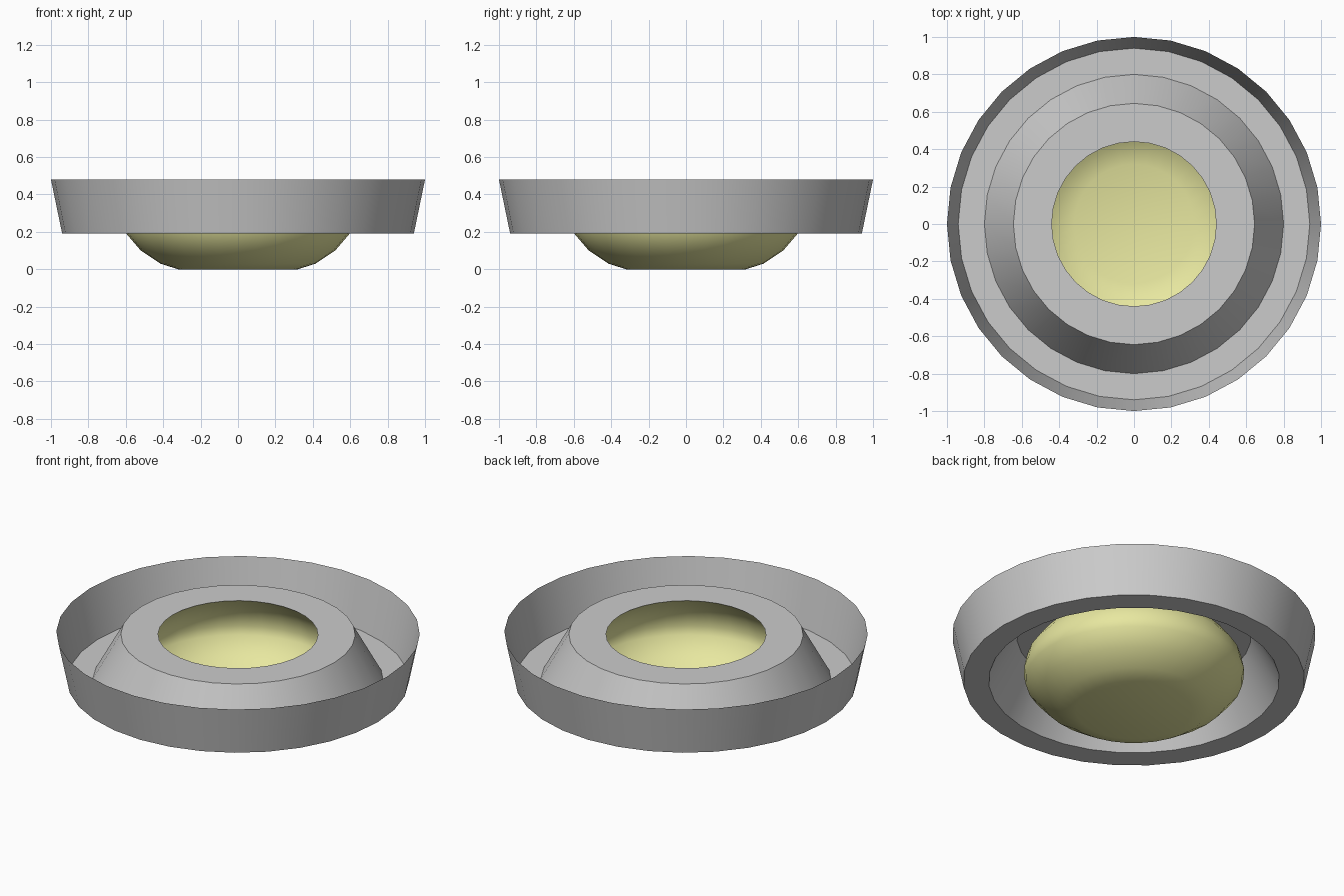
import bpy, bmesh, math

if "Cube" in bpy.data.objects:
    bpy.data.objects.remove(bpy.data.objects["Cube"])

SIDES = 32


def lathe(name, profile, cap_bottom=False, angle=35):
    """Revolve (radius, height) points around z into a thin shell."""
    bm = bmesh.new()
    rings = []
    for r, z in profile:
        rings.append([bm.verts.new((r * math.cos(2 * math.pi * k / SIDES),
                                    r * math.sin(2 * math.pi * k / SIDES), z))
                      for k in range(SIDES)])
    for a, b in zip(rings, rings[1:]):
        for k in range(SIDES):
            n = (k + 1) % SIDES
            bm.faces.new((a[k], a[n], b[n], b[k]))
    if cap_bottom:
        bm.faces.new(rings[0][::-1])
    mesh = bpy.data.meshes.new(name)
    bm.to_mesh(mesh)
    bm.free()
    obj = bpy.data.objects.new(name, mesh)
    bpy.context.collection.objects.link(obj)
    bpy.ops.object.select_all(action='DESELECT')
    obj.select_set(True)
    bpy.context.view_layer.objects.active = obj
    bpy.ops.object.shade_smooth_by_angle(angle=math.radians(angle))
    return obj


# Grey dish: flared outer wall, floor, inner cone and flat collar
lathe("ring_dish", [(1.0, 0.48), (0.94, 0.19), (0.80, 0.19),
                    (0.645, 0.47), (0.44, 0.47)])

# Yellow rounded bowl hanging from the collar, with a flat base
bowl = lathe("bowl", [(0.32, 0.0), (0.415, 0.03), (0.52, 0.10), (0.597, 0.19),
                      (0.607, 0.24), (0.59, 0.32), (0.53, 0.40), (0.44, 0.47)],
             cap_bottom=True, angle=60)
yellow = bpy.data.materials.new("pale_yellow")
yellow.diffuse_color = (0.8, 0.8, 0.35, 1.0)
yellow.use_nodes = True
yellow.node_tree.nodes["Principled BSDF"].inputs["Base Color"].default_value = yellow.diffuse_color
bowl.data.materials.append(yellow)
